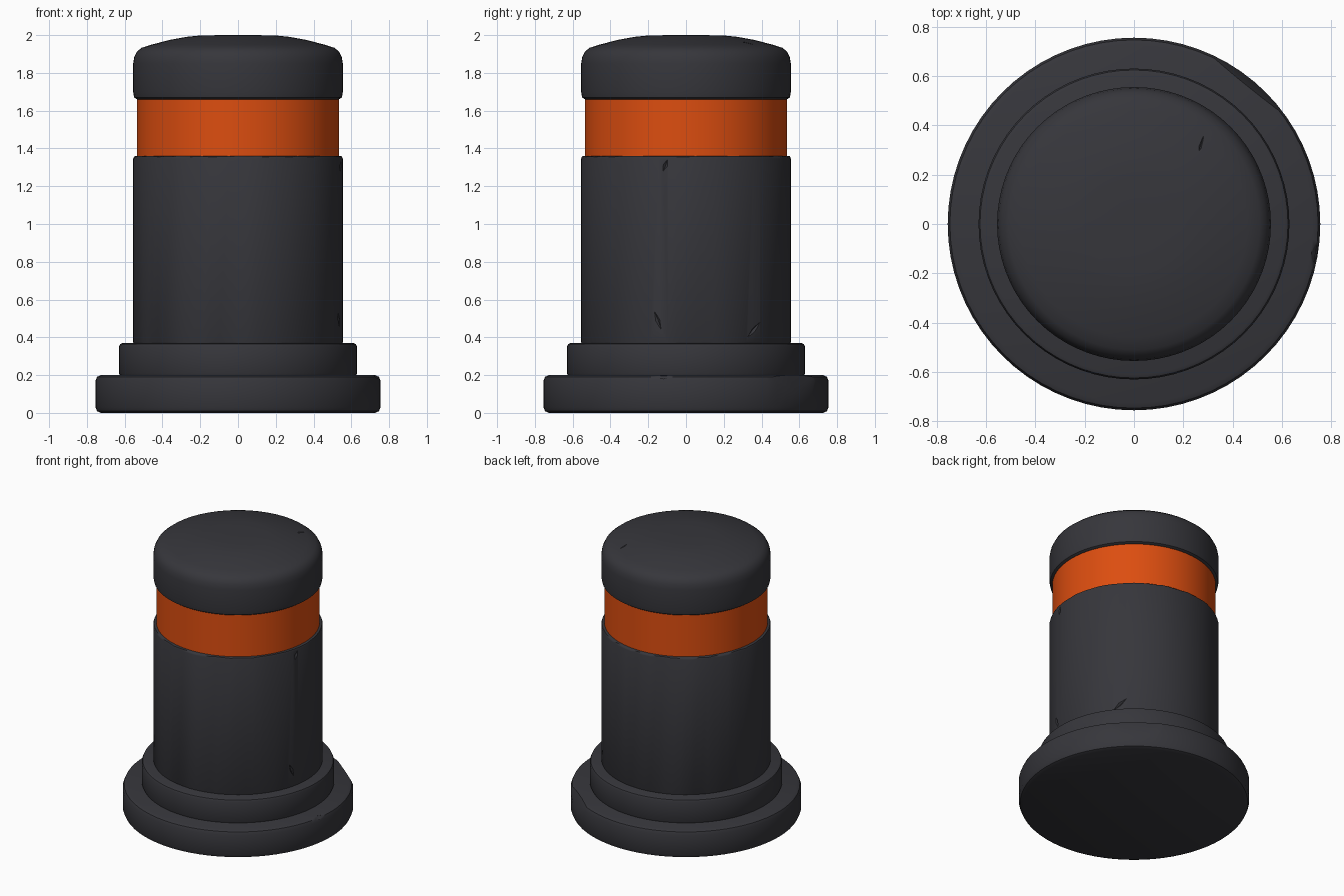
import bpy, bmesh, math, random
from mathutils import Vector

cube = bpy.data.objects.get("Cube")
if cube:
    bpy.data.objects.remove(cube, do_unlink=True)
random.seed(4)
SEGMENTS = 72


def material(name, rgb):
    mat = bpy.data.materials.new(name)
    mat.use_nodes = True
    color = (*rgb, 1)
    mat.diffuse_color = color
    mat.node_tree.nodes["Principled BSDF"].inputs["Base Color"].default_value = color
    return mat


dark = material("dark grey", (0.037, 0.037, 0.044))
orange = material("orange", (0.72, 0.075, 0.005))


def finish(name, bm, mat):
    bmesh.ops.recalc_face_normals(bm, faces=bm.faces)
    mesh = bpy.data.meshes.new(name)
    bm.to_mesh(mesh)
    bm.free()
    mesh.materials.append(mat)
    obj = bpy.data.objects.new(name, mesh)
    bpy.context.collection.objects.link(obj)
    return obj


def lathe(name, profile, mat, rough=0.0, chips=()):
    """Turn (radius, height) points around z; chips are planes (angle, radius, height, slope)."""
    bm = bmesh.new()
    rings = []
    for i, (r, z) in enumerate(profile):
        rim = i in (1, len(profile) - 2)
        ring = []
        for s in range(SEGMENTS):
            a = math.tau * s / SEGMENTS
            wear = random.uniform(-rough, rough) if rim else 0
            ring.append(bm.verts.new((r * math.cos(a), r * math.sin(a), z + wear)))
        rings.append(ring)
    for low, high in zip(rings, rings[1:]):
        for s in range(SEGMENTS):
            t = (s + 1) % SEGMENTS
            bm.faces.new((low[s], low[t], high[t], high[s]))
    bm.faces.new(rings[0][::-1])
    bm.faces.new(rings[-1])
    for angle, r, z, slope in chips:
        a = math.radians(angle)
        cut = bmesh.ops.bisect_plane(
            bm, geom=bm.verts[:] + bm.edges[:] + bm.faces[:],
            plane_co=(r * math.cos(a), r * math.sin(a), z),
            plane_no=Vector((math.cos(a), math.sin(a), slope)).normalized(),
            clear_outer=True)
        edges = [e for e in cut["geom_cut"] if isinstance(e, bmesh.types.BMEdge)]
        bmesh.ops.holes_fill(bm, edges=edges)
    return finish(name, bm, mat)


def drum(radius, z0, z1, bevel):
    """Rounded-edge cylinder profile."""
    k = bevel * 0.3
    lower = [(radius - bevel, z0), (radius - k, z0 + k), (radius, z0 + bevel)]
    upper = [(r, z0 + z1 - z) for r, z in reversed(lower)]
    return lower + upper


def gouge(target, place, direction, length, width=0.012, depth=0.012):
    """Cut a narrow diamond-shaped scratch into the target."""
    place = Vector(place)
    out = place.copy() if abs(place.z) < 1.95 else Vector((0, 0, 1))
    if place.z < 1.95:
        out.z = 0
    out.normalize()
    along = Vector(direction)
    along = (along - out * along.dot(out)).normalized()
    side = out.cross(along)
    bm = bmesh.new()
    for axis, size in ((along, length / 2), (side, width), (out, depth)):
        for sign in (1, -1):
            bm.verts.new(place + axis * size * sign)
    bmesh.ops.convex_hull(bm, input=bm.verts[:])
    cutter = finish("scratch_cutter", bm, dark)
    cutter.hide_render = True
    mod = target.modifiers.new("scratch", 'BOOLEAN')
    mod.object = cutter
    mod.operation = 'DIFFERENCE'
    mod.solver = 'EXACT'
    bpy.context.view_layer.objects.active = target
    bpy.ops.object.modifier_apply(modifier=mod.name)
    bpy.data.objects.remove(cutter, do_unlink=True)


def on_side(radius, y, z):
    return (math.sqrt(radius * radius - y * y), y, z)


# Stepped foot
base = lathe("base_plate", drum(0.755, 0, 0.2, 0.03), dark,
             chips=[(51, 0.727, 0.19, 0.35)])
collar = lathe("base_collar", drum(0.63, 0.19, 0.37, 0.02), dark)

# Main post, with worn rims
shaft = lathe("shaft", drum(0.555, 0.36, 1.36, 0.014), dark, rough=0.004)

# Coloured band, set slightly inside the post
band = lathe("band", [(0.535, 1.33), (0.535, 1.68)], orange)

# Domed cap
cap = lathe("cap", [(0.535, 1.66), (0.55, 1.67), (0.555, 1.7), (0.555, 1.85),
                    (0.549, 1.885), (0.535, 1.913), (0.51, 1.933), (0.46, 1.949),
                    (0.36, 1.975), (0.27, 1.991), (0.2, 1.998), (0.08, 2.0)], dark)

# Wear scratches
gouge(shaft, on_side(0.555, -0.15, 0.49), (0, 0.4, -1), 0.11)
gouge(shaft, on_side(0.555, 0.36, 0.44), (-0.5, 1, 1), 0.14)
gouge(shaft, on_side(0.555, -0.11, 1.31), (0, 0.4, 1), 0.07)
gouge(base, on_side(0.745, -0.12, 0.195), (0, 1, 0), 0.12, 0.02, 0.02)
gouge(cap, (0.28, 0.35, 1.962), (0.3, 1, 0), 0.15)

for obj in (base, collar, shaft, band, cap):
    bpy.ops.object.select_all(action='DESELECT')
    obj.select_set(True)
    bpy.context.view_layer.objects.active = obj
    bpy.ops.object.shade_smooth_by_angle(angle=math.radians(35))
